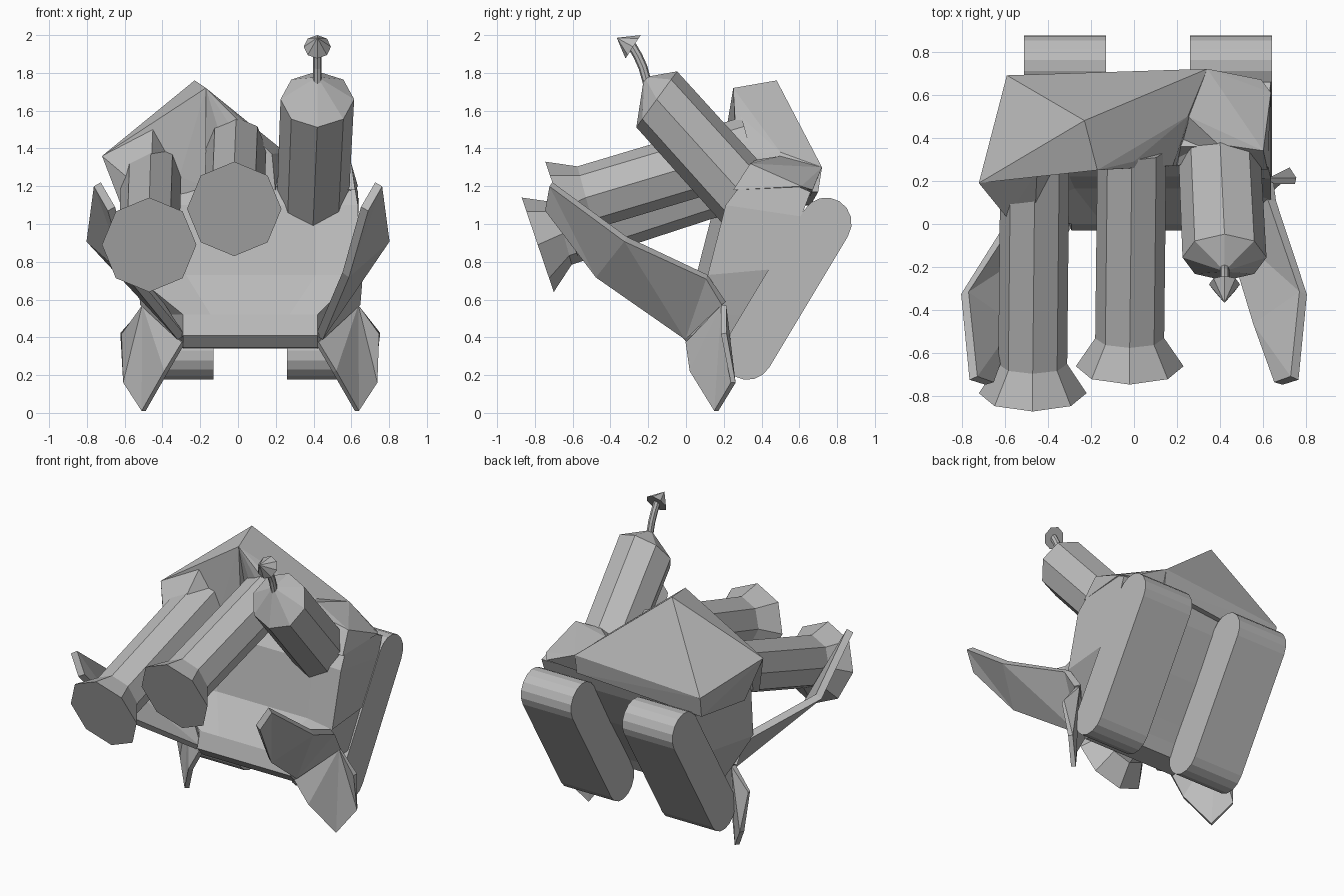
import bpy
import bmesh
from math import sin, cos, pi
from mathutils import Vector

cube = bpy.data.objects.get("Cube")
if cube:
    bpy.data.objects.remove(cube, do_unlink=True)

grey = bpy.data.materials.new("plain_grey")
grey.use_nodes = True
COLOUR = (0.5, 0.5, 0.5, 1)
grey.diffuse_color = COLOUR
grey.node_tree.nodes["Principled BSDF"].inputs["Base Color"].default_value = COLOUR


def finish(name, bm):
    bmesh.ops.remove_doubles(bm, verts=bm.verts, dist=0.0005)
    bmesh.ops.recalc_face_normals(bm, faces=bm.faces)
    mesh = bpy.data.meshes.new(name)
    bm.to_mesh(mesh)
    bm.free()
    mesh.materials.append(grey)
    obj = bpy.data.objects.new(name, mesh)
    bpy.context.collection.objects.link(obj)
    return obj


def skin(name, loops):
    """Join loops of equal length into a closed body."""
    bm = bmesh.new()
    rows = [[bm.verts.new(p) for p in loop] for loop in loops]
    n = len(rows[0])
    for a, b in zip(rows, rows[1:]):
        for i in range(n):
            j = (i + 1) % n
            bm.faces.new((a[i], a[j], b[j], b[i]))
    bm.faces.new(rows[0])
    bm.faces.new(rows[-1])
    return finish(name, bm)


def ring(centre, width, rise, sides=8):
    """Ring spanned by a half width along x and a tilted rise vector."""
    c, v = Vector(centre), Vector((0, *rise))
    return [c + Vector((width * sin(2 * pi * i / sides), 0, 0))
            + v * cos(2 * pi * i / sides) for i in range(sides)]


def hull(name, points):
    bm = bmesh.new()
    for p in points:
        bm.verts.new(p)
    out = bmesh.ops.convex_hull(bm, input=bm.verts)
    bmesh.ops.delete(bm, geom=[v for v in out["geom_interior"]
                               if isinstance(v, bmesh.types.BMVert)], context="VERTS")
    return finish(name, bm)


def plate(name, points, thickness):
    bm = bmesh.new()
    bm.faces.new([bm.verts.new(p) for p in points])
    bmesh.ops.triangulate(bm, faces=bm.faces)
    obj = finish(name, bm)
    mod = obj.modifiers.new("thickness", "SOLIDIFY")
    mod.thickness = thickness
    mod.offset = 0
    return obj


# Barrels with flared muzzles
for name, face, neck, end in (
        ("right_barrel", (-0.47, -0.785, 0.89), (-0.47, -0.65, 0.95), (-0.46, 0.3, 1.26)),
        ("middle_barrel", (-0.02, -0.66, 1.08), (-0.02, -0.53, 1.14), (-0.01, 0.34, 1.4))):
    skin(name, [ring(face, 0.25, (-0.085, 0.25)),
                ring(neck, 0.16, (-0.045, 0.165)),
                ring(end, 0.16, (-0.045, 0.165))])

# Upright cannon with pointed cap
skin("upright_cannon", [ring((0.395, 0.36, 1.09), 0.19, (0.11, 0.15)),
                        ring((0.42, -0.155, 1.66), 0.195, (0.108, 0.148)),
                        ring((0.42, -0.215, 1.77), 0.015, (0.01, 0.01))])

# Antenna and its arrow tip
skin("antenna_stem", [ring((0.42, y, z), 0.022, (0.022, 0.01))
                      for y, z in ((-0.2, 1.73), (-0.228, 1.83), (-0.255, 1.89), (-0.29, 1.95))])
skin("antenna_tip", [ring((0.42, -0.28, 1.938), 0.072, (0.04, 0.062)),
                     ring((0.42, -0.365, 1.985), 0.001, (0.001, 0.001))])

# Main body, lofted upward: front y, z, hollow, x range, then back y, z, x range.
# The wide rows reach further forward on the right.
body_rows = (
    (0.03, 0.345, 0, -0.29, 0.42, 0.2, 0.34, -0.29, 0.42),
    (-0.03, 0.41, 0, -0.29, 0.42, 0.24, 0.42, -0.4, 0.53),
    (0.0, 0.52, 0, -0.29, 0.42, 0.3, 0.52, -0.5, 0.635),
    (0.115, 0.73, 0.05, -0.55, 0.635, 0.45, 0.76, -0.5, 0.635),
    (0.21, 1.1, 0.01, -0.6, 0.635, 0.61, 1.04, -0.5, 0.635),
    (0.36, 1.3, 0, -0.58, 0.6, 0.66, 1.17, -0.55, 0.635))
skin("main_body", [[(l, y - (0.06 if l < -0.5 else 0), z),
                    (l * 0.5, y + hollow, z), (r * 0.65, y + hollow, z), (r, y, z),
                    (br, by, bz), (bl, by, bz)]
                   for y, z, hollow, l, r, by, bz, bl, br in body_rows])

# Peaked hood behind the barrels
peak, ridge = (-0.23, 0.48, 1.76), (-0.17, 0.25, 1.72)
low_corner, low_under = (-0.59, 0.69, 1.24), (-0.58, 0.66, 1.1)
shoulder, side_tip = (0.34, 0.72, 1.3), (-0.72, 0.19, 1.36)
crest, cheek = (-0.45, 0.24, 1.52), (-0.31, 0.25, 1.25)
hull("hood_right", [peak, ridge, low_corner, low_under, side_tip, crest, cheek,
                    (-0.6, 0.22, 1.05), (-0.17, 0.28, 1.2)])
hull("barrel_fairing", [side_tip, crest, cheek, (-0.46, 0.03, 1.3), (-0.59, 0.03, 1.25),
                        (-0.6, 0.06, 1.05), (-0.4, 0.25, 1.05)])
hull("hood_middle", [peak, ridge, low_corner, low_under, shoulder, (0, 0.29, 1.57),
                     (0.25, 0.5, 1.38), (0.34, 0.7, 1.17), (0, 0.3, 1.15),
                     (0.18, 0.27, 1.37), (0.2, 0.27, 1.15)])
hull("hood_left", [shoulder, (0.59, 0.67, 1.18), (0.635, 0.61, 1.2), (0.6, 0.34, 1.32),
                   (0.25, 0.5, 1.36), (0.39, 0.37, 1.34), (0.2, 0.27, 1.2),
                   (0.62, 0.25, 1.18), (0.1, 0.66, 1.15)])

# Slanted rounded treads on the back
low, high = Vector((0.325, 0.31)), Vector((0.742, 1.005))
along = (high - low).normalized()
across = Vector((along.y, -along.x))
profile = []
for end, sign in ((high, 1), (low, -1)):
    for i in range(9):
        a = pi * i / 8
        profile.append(end + sign * 0.135 * (across * cos(a) + along * sin(a)))
for name, left, right in (("right_tread", -0.51, -0.13), ("left_tread", 0.26, 0.64)):
    skin(name, [[(x, p.x, p.y) for p in profile] for x in (left, right)])

# Side blades and feet; the lower points sit around an offset middle
blade = [(0.745, -0.715, 1.21), (0.785, -0.32, 0.92), (0.64, 0.11, 0.72),
         (0.63, 0.2, 0.58), (0.43, 0.0, 0.4), (0.57, -0.47, 0.73), (0.67, -0.74, 1.08)]
foot = [(0.42, 0.01, 0.37), (0.63, 0.2, 0.57), (0.75, 0.2, 0.42),
        (0.73, 0.25, 0.16), (0.63, 0.16, 0.01), (0.51, 0.03, 0.22)]


def mirrored(points):
    return [(-x + (0.13 if y > -0.05 else 0), y, z) for x, y, z in points]


for part, points, thickness in (("blade", blade, 0.045), ("foot", foot, 0.03)):
    plate("left_" + part, points, thickness)
    plate("right_" + part, mirrored(points), thickness)
